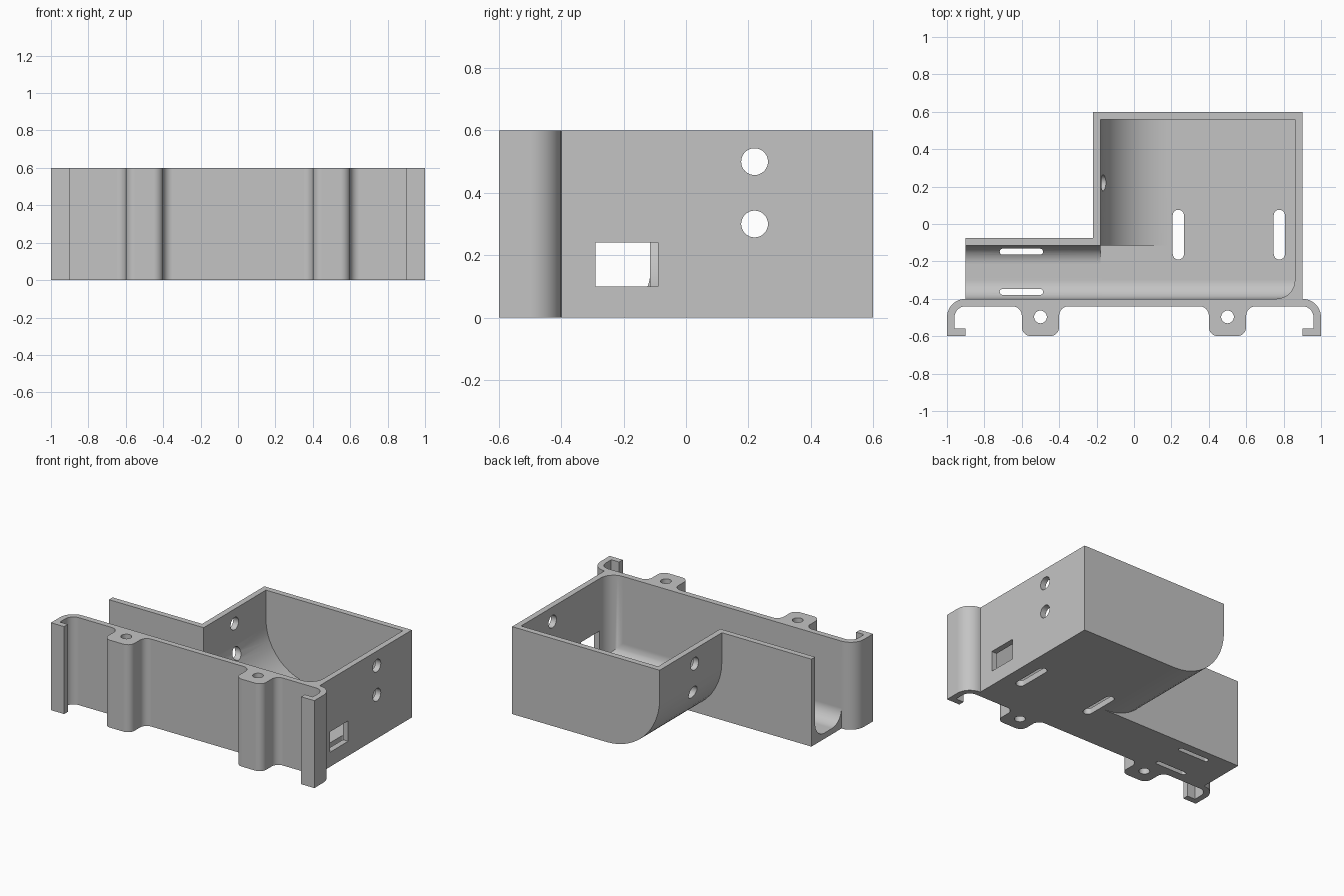
import bpy
import bmesh
from math import cos, sin, radians
from mathutils import Matrix, Vector

if "Cube" in bpy.data.objects:
    bpy.data.objects.remove(bpy.data.objects["Cube"])

HEIGHT = 0.6
FLOOR = 0.04
ABOVE = 0.7      # top of cutters, clear of the rim


def arc(cx, cy, r, start, end, steps=12):
    angles = [radians(start + (end - start) * i / steps) for i in range(steps + 1)]
    return [(cx + r * cos(a), cy + r * sin(a)) for a in angles]


def circle(cx, cy, r):
    return arc(cx, cy, r, 0, 348.75, 31)


def slot(cx, cy, half, r, turn):
    dx, dy = half * cos(radians(turn)), half * sin(radians(turn))
    return (arc(cx + dx, cy + dy, r, turn - 90, turn + 90)
            + arc(cx - dx, cy - dy, r, turn + 90, turn + 270))


def finish(name, bm):
    bmesh.ops.recalc_face_normals(bm, faces=bm.faces[:])
    mesh = bpy.data.meshes.new(name)
    bm.to_mesh(mesh)
    bm.free()
    obj = bpy.data.objects.new(name, mesh)
    bpy.context.collection.objects.link(obj)
    return obj


def prism(name, outline, axis, low, high):
    """Extrude a 2D outline along one axis."""
    place = {"x": lambda a, b, t: (t, a, b),
             "y": lambda a, b, t: (a, t, b),
             "z": lambda a, b, t: (a, b, t)}[axis]
    bm = bmesh.new()
    face = bm.faces.new([bm.verts.new(place(a, b, low)) for a, b in outline])
    new = bmesh.ops.extrude_face_region(bm, geom=[face])["geom"]
    verts = [v for v in new if isinstance(v, bmesh.types.BMVert)]
    bmesh.ops.translate(bm, verts=verts, vec=place(0, 0, high - low))
    if not any(face == f for f in bm.faces):
        bm.faces.new([v for v in bm.verts if v not in verts])
    return finish(name, bm)


def rect(x0, y0, x1, y1):
    return [(x0, y0), (x1, y0), (x1, y1), (x0, y1)]


def combine(target, tool, operation):
    mod = target.modifiers.new(operation.lower(), "BOOLEAN")
    mod.operation = operation
    mod.solver = "EXACT"
    mod.object = tool
    bpy.context.view_layer.objects.active = target
    bpy.ops.object.modifier_apply(modifier=mod.name)
    bpy.data.objects.remove(tool)


# Deep compartment: the lower left edge is a large round
enclosure = prism("bracket_enclosure",
                  [(0.9, 0), (0.9, HEIGHT), (-0.22, HEIGHT)] + arc(0.18, 0.4, 0.4, 180, 270),
                  "y", -0.2, 0.6)

# Long channel along the front
channel = prism("channel_block", rect(-0.9, -0.42, 0.9, -0.075), "z", 0, HEIGHT)

# Front plate with two screw bosses and a hooked clip at each end
half = (arc(0.35, -0.49, 0.05, 90, 0) + arc(0.45, -0.55, 0.05, 180, 270)
        + arc(0.55, -0.55, 0.05, 270, 360) + arc(0.65, -0.49, 0.05, 180, 90)
        + arc(0.9, -0.5, 0.06, 90, 0)
        + [(0.96, -0.56), (0.9, -0.56), (0.9, -0.6), (1, -0.6)]
        + arc(0.9, -0.5, 0.1, 0, 90))
plate = prism("front_plate", half + [(-x, y) for x, y in reversed(half)], "z", 0, HEIGHT)

for part in (channel, plate):
    combine(enclosure, part, "UNION")

# Front cavity: rounded along its front floor edge and front right corner
bm = bmesh.new()
low, high = Vector((-0.18, -0.4, FLOOR)), Vector((0.86, -0.115, ABOVE))
size = high - low
bmesh.ops.create_cube(bm, size=1, matrix=Matrix.Translation((low + high) / 2)
                      @ Matrix.Diagonal((*size, 1)))
front = [e for e in bm.edges if all(v.co.y < -0.3 for v in e.verts)]
rounded = [e for e in front if all(v.co.z < 0.1 for v in e.verts)
           or all(v.co.x > 0.5 for v in e.verts)]
bmesh.ops.bevel(bm, geom=rounded, offset=0.1, segments=12, profile=0.5, affect="EDGES")
cutters = [finish("front_cavity", bm)]

# Rear cavity follows the round; channel cavity is a trough open at its end
cutters += [
    prism("rear_cavity", [(0.86, FLOOR), (0.86, ABOVE), (-0.18, ABOVE)]
          + arc(0.18, 0.4, 0.36, 180, 270), "y", -0.2, 0.56),
    prism("channel_cavity", [(-0.115, ABOVE), (-0.4, ABOVE)]
          + arc(-0.3, 0.14, 0.1, 180, 270) + arc(-0.215, 0.14, 0.1, 270, 360),
          "x", -1, -0.17),
    prism("side_window", rect(-0.29, 0.1, -0.09, 0.24), "x", 0.8, 1),
]

# Cable holes through both side walls
for z in (0.3, 0.5):
    cutters.append(prism("side_hole", circle(0.22, z, 0.043), "x", -0.5, 1))

# Screw holes down the bosses
for x in (-0.5, 0.5):
    cutters.append(prism("boss_hole", circle(x, -0.497, 0.034), "z", -0.1, ABOVE))

# Floor slots
for x in (0.237, 0.777):
    cutters.append(prism("floor_slot", slot(x, -0.057, 0.103, 0.03, 90), "z", -0.1, 0.3))
for y in (-0.148, -0.363):
    cutters.append(prism("channel_slot", slot(-0.602, y, 0.1, 0.016, 0), "z", -0.1, 0.3))

for cutter in cutters:
    combine(enclosure, cutter, "DIFFERENCE")

# Single grey plastic
grey = bpy.data.materials.new("grey_plastic")
grey.use_nodes = True
colour = (0.55, 0.55, 0.55, 1)
grey.diffuse_color = colour
grey.node_tree.nodes["Principled BSDF"].inputs["Base Color"].default_value = colour
enclosure.data.materials.clear()
enclosure.data.materials.append(grey)

# Smooth rounds, crisp edges
bpy.ops.object.select_all(action="DESELECT")
enclosure.select_set(True)
bpy.context.view_layer.objects.active = enclosure
bpy.ops.object.shade_smooth_by_angle(angle=radians(30))
weighted = enclosure.modifiers.new("flat_walls", "WEIGHTED_NORMAL")
weighted.keep_sharp = True
